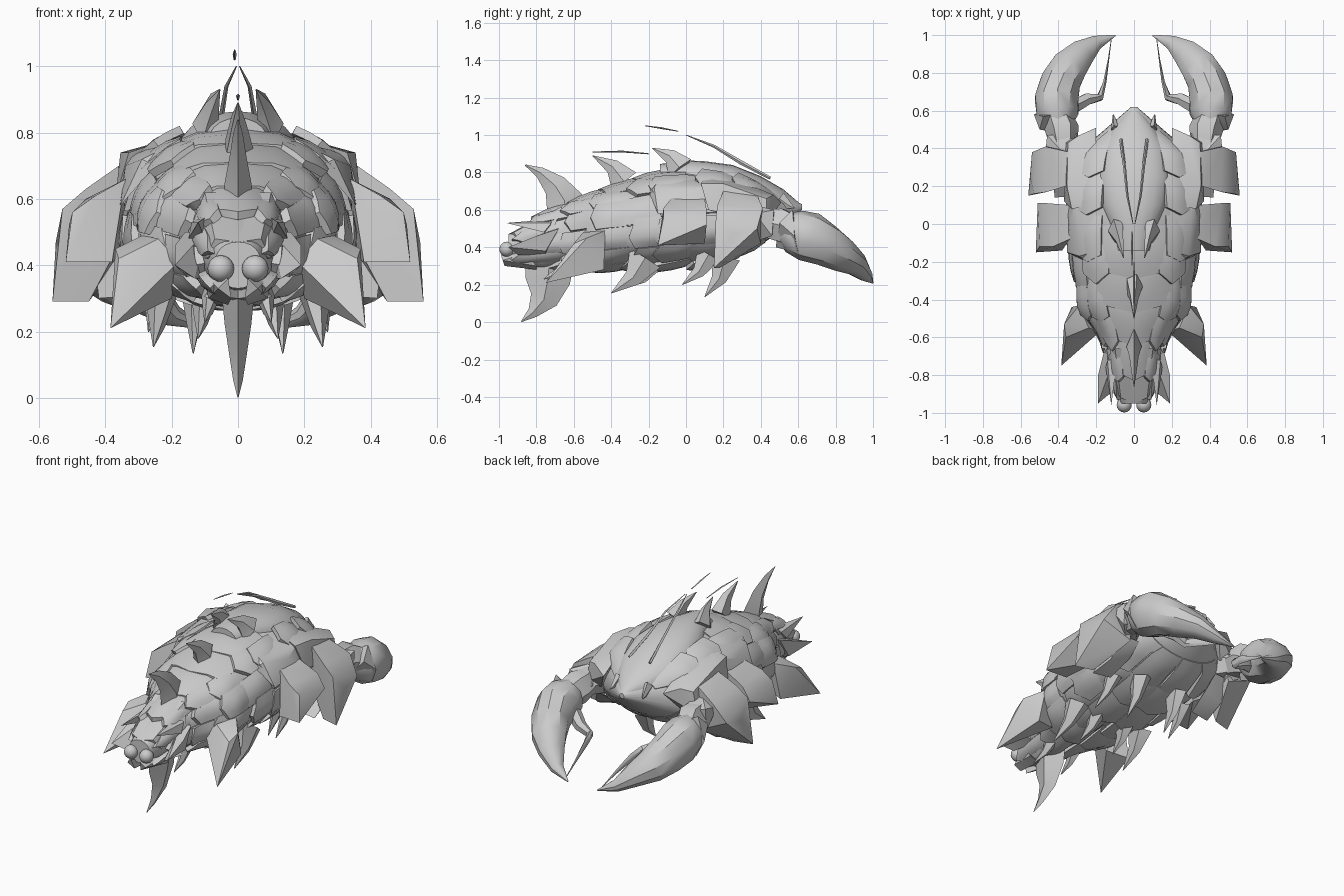
import bpy, bmesh, math, random
from mathutils import Vector

random.seed(4)
if "Cube" in bpy.data.objects:
    bpy.data.objects.remove(bpy.data.objects["Cube"])

grey = bpy.data.materials.new("shell grey")
grey.use_nodes = True
grey.diffuse_color = (0.6, 0.6, 0.6, 1)
grey.node_tree.nodes["Principled BSDF"].inputs["Base Color"].default_value = (0.6, 0.6, 0.6, 1)


def finish(name, bm, mirror=False, angle=35):
    bmesh.ops.recalc_face_normals(bm, faces=bm.faces)
    mesh = bpy.data.meshes.new(name)
    bm.to_mesh(mesh)
    bm.free()
    mesh.materials.append(grey)
    ob = bpy.data.objects.new(name, mesh)
    bpy.context.collection.objects.link(ob)
    bpy.ops.object.select_all(action='DESELECT')
    ob.select_set(True)
    bpy.context.view_layer.objects.active = ob
    bpy.ops.object.shade_smooth_by_angle(angle=math.radians(angle))
    if mirror:
        ob.modifiers.new("mirror", 'MIRROR').use_mirror_merge = False
    return ob


def skin(bm, rings):
    """Bridge closed rings of points and cap both ends."""
    rows = [[bm.verts.new(p) for p in r] for r in rings]
    n = len(rows[0])
    for a, b in zip(rows, rows[1:]):
        for i in range(n):
            bm.faces.new((a[i], a[(i + 1) % n], b[(i + 1) % n], b[i]))
    bm.faces.new(rows[0])
    bm.faces.new(rows[-1][::-1])


def limb(name, path, ref=(1, 0, 0), sides=6, mirror=True):
    """Tapered limb: each station is x, y, z, half size along ref, other half size."""
    bm, rings = bmesh.new(), []
    pts = [Vector(p[:3]) for p in path]
    for i, p in enumerate(path):
        t = (pts[min(i + 1, len(pts) - 1)] - pts[max(i - 1, 0)]).normalized()
        u = Vector(ref)
        u = (u - t * u.dot(t)).normalized()
        w = t.cross(u)
        angs = [math.tau * k / sides for k in range(sides)]
        rings.append([pts[i] + u * p[3] * math.cos(a) + w * p[4] * math.sin(a) for a in angs])
    skin(bm, rings)
    return finish(name, bm, mirror)


def shard(name, points, mirror=True):
    """Angular plate wrapped around a few corner points."""
    bm = bmesh.new()
    for p in points:
        bm.verts.new(p)
    bmesh.ops.convex_hull(bm, input=bm.verts)
    loose = [v for v in bm.verts if not v.link_faces]
    bmesh.ops.delete(bm, geom=loose, context='VERTS')
    return finish(name, bm, mirror, 30)


# Body stations: y, half width, widest height, top, bottom
BODY = [(-.95, .07, .4, .47, .33), (-.8, .11, .43, .55, .32), (-.6, .16, .44, .63, .3),
        (-.45, .27, .46, .69, .29), (-.2, .32, .48, .77, .3), (0, .34, .5, .81, .31),
        (.2, .34, .51, .81, .34), (.38, .31, .53, .75, .4), (.47, .19, .56, .7, .46),
        (.62, .015, .61, .63, .6)]


def body_point(y, deg, lift=0):
    y = max(BODY[0][0], min(BODY[-1][0], y))
    for a, b in zip(BODY, BODY[1:]):
        if y <= b[0]:
            f = (y - a[0]) / (b[0] - a[0])
            _, w, mid, top, low = [p + (q - p) * f for p, q in zip(a, b)]
            break
    c, s = math.cos(math.radians(deg)), math.sin(math.radians(deg))
    h = (top - mid if s > 0 else mid - low) + lift
    power = .88 if s > 0 else 1
    return Vector(((w + lift) * math.copysign(abs(c) ** power, c), y,
                   mid + h * math.copysign(abs(s) ** power, s)))


bm = bmesh.new()
skin(bm, [[body_point(s[0], d) for d in range(0, 360, 15)] for s in BODY])
finish("body_core", bm)


def plate(bm, y0, y1, d0, d1, lift, flare, point=0, n=5):
    """Curved armour plate with a raised trailing edge towards the front."""
    def at(i, j, extra):
        u, v = i / (n - 1), j / (n - 1)
        bulge = .014 * math.sin(math.pi * u) * math.sin(math.pi * v)
        y = y0 + (y1 - y0) * v - point * (1 - abs(2 * u - 1)) * (1 - v)
        return body_point(y, d0 + (d1 - d0) * u, lift + flare * (1 - v) + bulge + extra)
    outer = [[bm.verts.new(at(i, j, 0)) for j in range(n)] for i in range(n)]
    inner = [[bm.verts.new(at(i, j, -.025)) for j in range(n)] for i in range(n)]
    for i in range(n - 1):
        for j in range(n - 1):
            for g in (outer, inner):
                bm.faces.new((g[i][j], g[i + 1][j], g[i + 1][j + 1], g[i][j + 1]))
    idx = [(i, 0) for i in range(n)] + [(n - 1, j) for j in range(1, n)]
    idx += [(i, n - 1) for i in range(n - 2, -1, -1)] + [(0, j) for j in range(n - 2, 0, -1)]
    for (a, b), (c, d) in zip(idx, idx[1:] + idx[:1]):
        bm.faces.new((outer[a][b], outer[c][d], inner[c][d], inner[a][b]))


# Overlapping flank and belly armour
bm = bmesh.new()
for row in range(7):
    y = -.84 + row * .18
    for d0, d1 in [(-88, -55), (-57, -22), (-25, 12), (8, 40), (36, 66)]:
        dy, tilt = random.uniform(-.05, .05), random.uniform(-4, 4)
        plate(bm, y + dy, y + .21 + dy, d0 + tilt, d1 + tilt, .004,
              random.uniform(.012, .035), random.uniform(.02, .06))
finish("flank_armour", bm, True)

# Overlapping plates along the spine
bm = bmesh.new()
for y in (-.78, -.6, -.42, -.24):
    plate(bm, y, y + .24, 54, 126, .006, .022, .05)
finish("spine_plates", bm)

# Long pointed shield over the rear: y, half width, crown height, edge height
bm = bmesh.new()
rings = []
for y, w, top, edge in [(-.14, .09, .845, .77), (0, .13, .865, .76), (.1, .175, .86, .75),
                        (.25, .195, .84, .73), (.4, .175, .78, .68), (.52, .1, .71, .64),
                        (.62, .006, .625, .615)]:
    arc = [math.pi * k / 10 for k in range(11)]
    rings.append([(w * math.cos(a), y, edge + (top - edge) * math.sin(a) ** .9) for a in arc])
skin(bm, rings)
finish("back_shield", bm)

# Raised shoulder shells beside the shield
shard("shoulder_shell_rear", [(.2, .51, .64), (.205, .3, .75), (.35, .43, .66), (.355, .2, .74),
                              (.21, .1, .78), (.33, .08, .74), (.375, .43, .53), (.37, .12, .6),
                              (.28, .42, .52), (.29, .47, .68)])
shard("shoulder_shell_front", [(.19, .14, .77), (.31, .14, .74), (.36, .12, .6), (.19, -.14, .77),
                               (.29, -.17, .72), (.355, -.15, .58), (.34, .0, .7),
                               (.25, -.2, .7)])

# Pointed leg shields on each side
shard("rear_leg_shield", [(.34, .38, .68), (.36, .4, .42), (.47, .41, .61), (.54, .38, .5),
                          (.56, .15, .29), (.45, .18, .29), (.46, .17, .63), (.53, .16, .57),
                          (.36, .2, .7), (.55, .25, .47), (.36, .2, .46)])
shard("front_leg_shield", [(.34, .1, .66), (.35, .1, .42), (.46, .11, .6), (.51, .11, .52),
                           (.52, -.15, .41), (.38, -.14, .41), (.43, -.12, .61), (.5, -.12, .56),
                           (.34, -.08, .66)])
shard("lower_leg_shield", [(.28, .38, .45), (.44, .36, .46), (.42, .14, .3), (.3, .15, .31),
                           (.4, .28, .34), (.28, .3, .38)])
shard("side_fin", [(.385, -.75, .21), (.18, -.57, .41), (.37, -.53, .45), (.29, -.43, .49),
                   (.2, -.48, .3), (.33, -.44, .28), (.36, -.6, .42), (.24, -.55, .48)])

# Arms and large curved claws
limb("arm_upper", [(.29, .3, .54, .09, .1), (.35, .38, .54, .08, .09), (.38, .45, .53, .07, .08)])
limb("arm_wrist", [(.37, .41, .53, .07, .08), (.38, .5, .52, .09, .1), (.41, .57, .49, .08, .09)])
limb("claw", [(.39, .51, .52, .07, .06), (.405, .58, .485, .12, .115), (.41, .66, .455, .135, .12),
              (.39, .75, .41, .115, .11), (.345, .83, .36, .095, .1), (.275, .905, .31, .065, .075),
              (.2, .96, .25, .035, .04), (.1, .998, .21, .004, .004)], (0, 0, 1), 10)
limb("claw_finger", [(.32, .62, .42, .05, .04), (.25, .66, .38, .035, .035),
                     (.18, .67, .35, .03, .02), (.155, .75, .33, .025, .01),
                     (.135, .87, .28, .012, .004), (.12, .98, .23, .002, .002)], (0, 0, 1))
shard("claw_knuckle", [(.33, .52, .46), (.5, .5, .53), (.53, .58, .46), (.3, .6, .5),
                       (.48, .57, .6), (.38, .48, .4), (.49, .6, .37)])
shard("elbow_guard", [(.3, .48, .54), (.46, .47, .6), (.46, .46, .46), (.35, .35, .63),
                      (.47, .37, .58), (.36, .36, .43)])

# Dorsal and ventral fins
limb("dorsal_fin", [(0, -.64, .56, .045, .09), (0, -.65, .65, .04, .1), (0, -.7, .73, .025, .065),
                    (0, -.78, .8, .014, .03), (0, -.86, .84, .002, .003)], sides=4, mirror=False)
limb("ventral_fin", [(0, -.73, .32, .05, .13), (0, -.74, .22, .04, .12), (0, -.76, .12, .025, .075),
                     (0, -.82, .05, .014, .03), (0, -.88, .003, .002, .003)], sides=4, mirror=False)


# Thorns along back and belly: base, tip and base size
def thorn(name, base, tip, size, mirror=True):
    a, b = Vector(base), Vector(tip)
    mid = a.lerp(b, .5) + Vector((0, .25 * size, .012 if b.z > a.z else -.012))
    limb(name, [(*a, size * .55, size), (*mid, size * .28, size * .5), (*b, .002, .002)],
         sides=5, mirror=mirror)


for name, base, tip, size in [
        ("back_thorn", (.095, -.03, .82), (.055, -.18, .93), .08),
        ("belly_thorn_rear", (.13, .21, .35), (.135, .1, .135), .085),
        ("belly_thorn_outer", (.25, .12, .36), (.27, -.02, .2), .07),
        ("belly_thorn_front", (.23, -.22, .34), (.255, -.4, .155), .1),
        ("belly_thorn_inner", (.1, -.2, .32), (.12, -.33, .18), .08),
        ("chin_thorn", (.08, -.62, .33), (.1, -.76, .23), .06),
        ("shield_thorn", (.1, .5, .66), (.11, .58, .61), .04)]:
    thorn(name, base, tip, size)
thorn("neck_thorn", (0, -.33, .75), (0, -.5, .89), .085, False)

# Thin feelers sweeping over the back
limb("feeler", [(.07, .45, .77, .008, .008), (.05, .3, .85, .008, .012), (.035, .15, .94, .006, .008),
                (.005, 0, 1.0, .002, .002)], sides=4)
limb("feeler_tip", [(-.01, -.04, 1.02, .003, .002), (-.01, -.13, 1.037, .006, .005),
                    (-.01, -.22, 1.05, .002, .002)], sides=4, mirror=False)
limb("crest_blade", [(0, -.2, .9, .003, .003), (0, -.34, .912, .006, .005),
                     (0, -.5, .91, .002, .002)], sides=4, mirror=False)

# Head: brow, cheeks, jaw and eyes
shard("brow", [(.1, -.66, .62), (-.1, -.66, .62), (.14, -.7, .52), (-.14, -.7, .52), (0, -.95, .47),
               (.07, -.92, .48), (-.07, -.92, .48), (.1, -.88, .42), (-.1, -.88, .42)], False)
shard("cheek_plate", [(.1, -.69, .5), (.16, -.68, .5), (.19, -.8, .46), (.19, -.95, .4),
                      (.13, -.9, .36), (.1, -.75, .36), (.17, -.75, .38)])
shard("jaw", [(.06, -.98, .33), (.09, -.8, .3), (.03, -.99, .36), (.02, -.97, .3),
              (.1, -.85, .37), (.03, -.8, .28)])
shard("cheek_spine", [(.09, -.72, .55), (.14, -.72, .53), (.12, -.96, .53), (.1, -.74, .48),
                      (.15, -.76, .48)])
bm = bmesh.new()
bmesh.ops.create_uvsphere(bm, u_segments=16, v_segments=10, radius=.04)
bmesh.ops.translate(bm, verts=bm.verts, vec=(.052, -.958, .39))
finish("eye", bm, True, 60)
